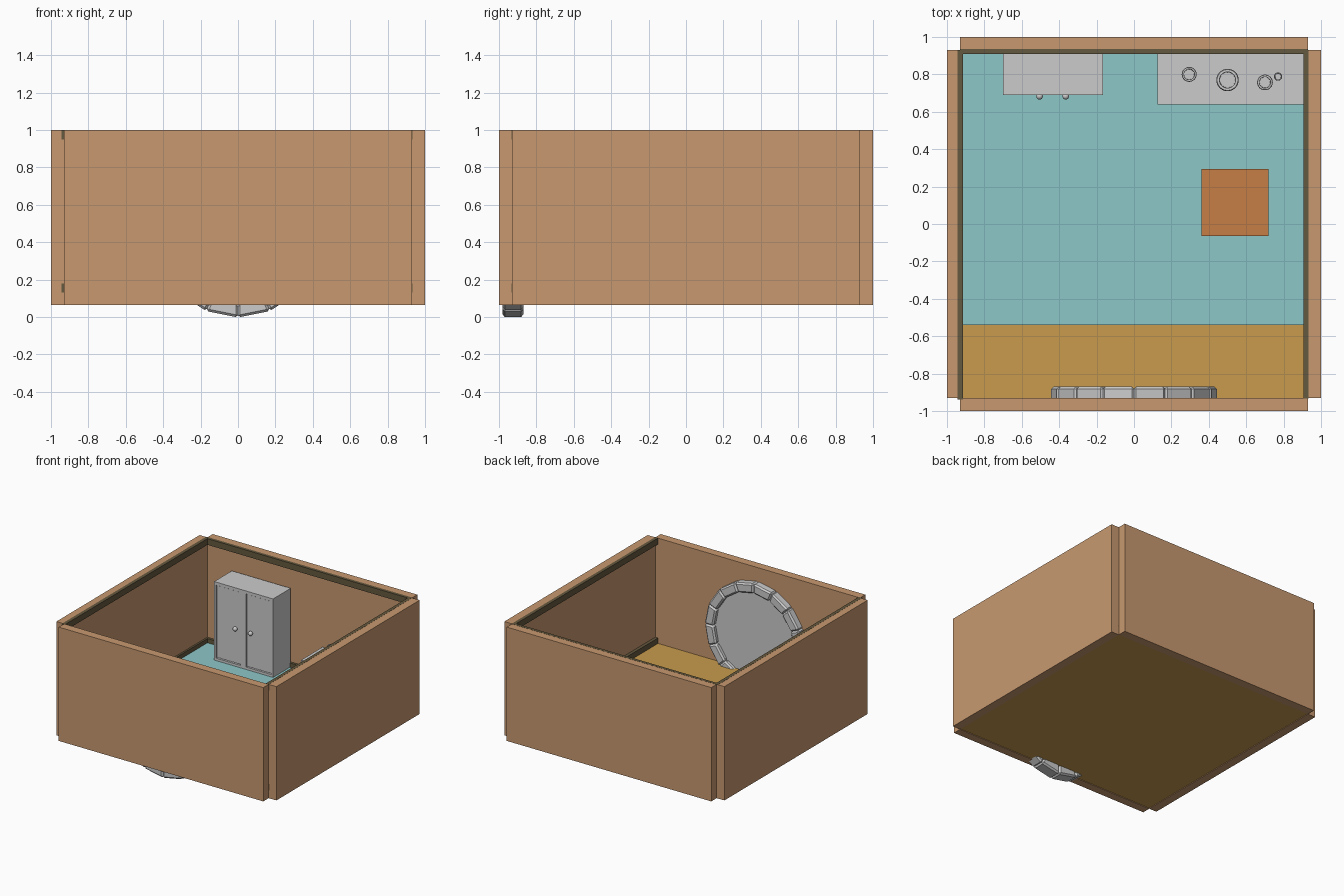
import bpy, bmesh, math

if "Cube" in bpy.data.objects:
    bpy.data.objects.remove(bpy.data.objects["Cube"])


def material(name, rgb):
    m = bpy.data.materials.new(name)
    m.diffuse_color = (*rgb, 1)
    m.use_nodes = True
    m.node_tree.nodes["Principled BSDF"].inputs["Base Color"].default_value = m.diffuse_color
    return m


WALL = material("wall_clay", (0.58, 0.32, 0.16))
WOOD = material("floor_ochre", (0.58, 0.33, 0.075))
TEAL = material("carpet_teal", (0.27, 0.57, 0.58))
TRIM = material("trim_olive", (0.13, 0.10, 0.05))
RUST = material("mat_orange", (0.57, 0.21, 0.06))


def finish(name, bm, mat=None, bevel=0):
    bmesh.ops.recalc_face_normals(bm, faces=bm.faces)
    me = bpy.data.meshes.new(name)
    bm.to_mesh(me)
    bm.free()
    ob = bpy.data.objects.new(name, me)
    bpy.context.collection.objects.link(ob)
    if mat:
        me.materials.append(mat)
    if bevel:
        mod = ob.modifiers.new("bevel", 'BEVEL')
        mod.width = bevel
        mod.segments = 1
    return ob


def box(name, x, y, z, mat=None, bevel=0):
    bm = bmesh.new()
    bmesh.ops.create_cube(bm, size=1)
    for v in bm.verts:
        v.co = [lo + (c + 0.5) * (hi - lo) for c, (lo, hi) in zip(v.co, (x, y, z))]
    return finish(name, bm, mat, bevel)


def lathe(name, x, y, z, profile, sides=24):
    bm = bmesh.new()
    pts = [bm.verts.new((x + r, y, z + h)) for r, h in profile]
    edges = [bm.edges.new(p) for p in zip(pts, pts[1:])]
    bmesh.ops.spin(bm, geom=pts + edges, cent=(x, y, z), axis=(0, 0, 1),
                   angle=math.tau, steps=sides)
    bmesh.ops.remove_doubles(bm, verts=bm.verts, dist=1e-5)
    ob = finish(name, bm)
    bpy.context.view_layer.objects.active = ob
    ob.select_set(True)
    bpy.ops.object.shade_smooth_by_angle()
    ob.select_set(False)
    return ob


# Four walls, leaving notched corners
box("left_wall", (-1, -0.93), (-0.93, 0.93), (0.065, 1), WALL)
box("right_wall", (0.93, 1), (-0.93, 0.93), (0.065, 1), WALL)
box("front_wall", (-0.93, 0.93), (-1, -0.93), (0.065, 1), WALL)
box("back_wall", (-0.93, 0.93), (0.93, 1), (0.065, 1), WALL)

# Floor, carpet and small square mat
box("floor", (-0.93, 0.93), (-0.93, 0.93), (0.07, 0.135), WOOD)
box("carpet", (-0.93, 0.93), (-0.54, 0.93), (0.13, 0.145), TEAL)
box("square_mat", (0.36, 0.72), (-0.065, 0.295), (0.14, 0.16), RUST)

# Upper and lower trim on three walls
for label, z in (("lower", (0.13, 0.18)), ("upper", (0.95, 1.001))):
    box(label + "_trim_left", (-0.943, -0.915), (-0.938, 0.93), z, TRIM)
    box(label + "_trim_right", (0.905, 0.932), (-0.932, 0.93), z, TRIM)
    box(label + "_trim_back", (-0.93, 0.93), (0.91, 0.935), z, TRIM)

# Round doorway: sixteen bevelled stones around a recessed disc
CZ, R_OUT, R_IN, N = 0.443, 0.445, 0.365, 16
for i in range(N):
    a0, a1 = math.tau * i / N, math.tau * (i + 1) / N
    bm = bmesh.new()
    ring = [(R_IN, a0), (R_OUT, a0), (R_OUT, a1), (R_IN, a1)]
    face = bm.faces.new([bm.verts.new((r * math.sin(a), -0.98, CZ - r * math.cos(a)))
                         for r, a in ring])
    ext = bmesh.ops.extrude_face_region(bm, geom=[face])
    for v in ext["geom"]:
        if isinstance(v, bmesh.types.BMVert):
            v.co.y = -0.87
    finish("door_stone_%02d" % i, bm, bevel=0.012)

bpy.ops.mesh.primitive_cylinder_add(vertices=32, radius=0.385, depth=0.07,
                                    location=(0, -0.94, CZ),
                                    rotation=(math.pi / 2, 0, 0))
bpy.context.object.name = "round_door"
bpy.context.object.select_set(False)

# Cupboard: carcass, frame around two inset doors, knobs
FZ = 0.14
box("cupboard_body", (-0.7, -0.165), (0.71, 0.92), (FZ, 0.79))
for name, x in (("left", (-0.7, -0.685)), ("middle", (-0.46, -0.41)),
                ("right", (-0.18, -0.165))):
    box("cupboard_stile_" + name, x, (0.69, 0.715), (FZ, 0.79))
for name, z in (("bottom", (FZ, 0.165)), ("top", (0.765, 0.79))):
    box("cupboard_rail_" + name, (-0.7, -0.165), (0.69, 0.715), z)
for side, x0, x1, kx in (("left", -0.678, -0.465, -0.505), ("right", -0.405, -0.185, -0.365)):
    box("cupboard_door_" + side, (x0, x1), (0.698, 0.715), (0.17, 0.76))
    bpy.ops.mesh.primitive_uv_sphere_add(segments=16, ring_count=10, radius=0.018,
                                         location=(kx, 0.683, 0.455))
    bpy.context.object.name = "cupboard_knob_" + side
    bpy.ops.object.shade_smooth()
    bpy.context.object.select_set(False)

# Kitchen counter with open jars
TOP = 0.385
box("counter", (0.125, 0.915), (0.64, 0.92), (FZ, TOP))
for i, (x, y, r, h) in enumerate(((0.295, 0.80, 0.04, 0.10), (0.50, 0.77, 0.06, 0.12),
                                  (0.70, 0.757, 0.042, 0.09), (0.77, 0.788, 0.022, 0.09))):
    lathe("jar_%d" % i, x, y, TOP, [(0, 0), (r * 0.8, 0), (r, h * 0.35), (r, h * 0.9),
                                    (r * 0.93, h), (r * 0.72, h), (r * 0.68, h * 0.2),
                                    (0, h * 0.2)])
